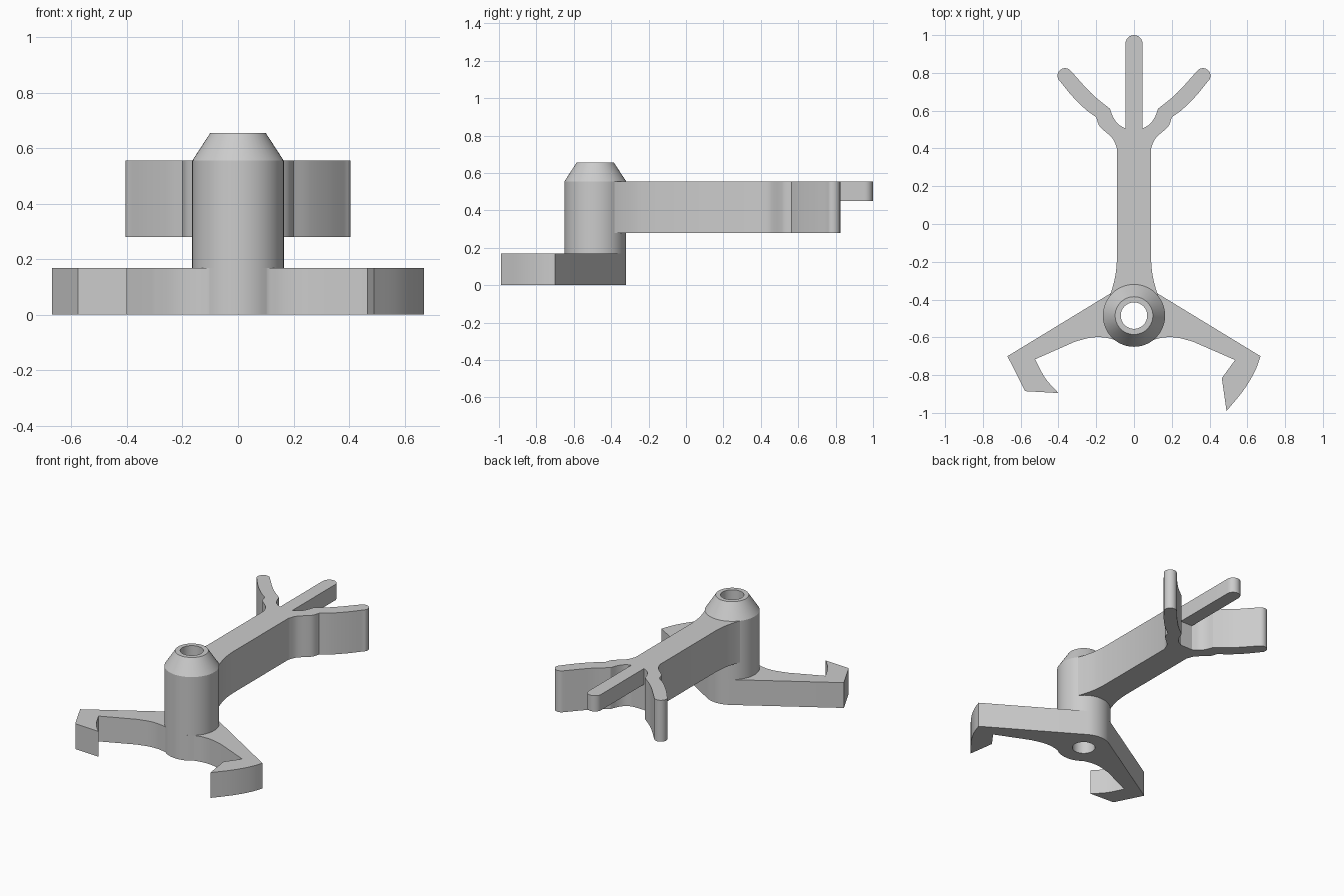
import bpy
import bmesh
from math import sin, cos, radians, pi
from mathutils import Vector

cube = bpy.data.objects.get("Cube")
if cube:
    bpy.data.objects.remove(cube, do_unlink=True)

HUB = Vector((0, -0.485))
HUB_R, BORE_R = 0.165, 0.07
PLATE_TOP, ARM_BOTTOM, ARM_TOP, HUB_TOP = 0.168, 0.28, 0.555, 0.655

grey = bpy.data.materials.new("plain grey")
grey.use_nodes = True
grey.diffuse_color = (0.6, 0.6, 0.6, 1)
grey.node_tree.nodes["Principled BSDF"].inputs["Base Color"].default_value = (0.6, 0.6, 0.6, 1)


def arc(centre, radius, start, end, steps=12):
    angles = [radians(start + (end - start) * i / steps) for i in range(steps + 1)]
    return [(centre[0] + radius * cos(a), centre[1] + radius * sin(a)) for a in angles]


def curve(points, steps=5):
    """Smooth path through the given points."""
    pts = [Vector(p) for p in points]
    pts = [2 * pts[0] - pts[1]] + pts + [2 * pts[-1] - pts[-2]]
    path = []
    for a, b, c, d in zip(pts, pts[1:], pts[2:], pts[3:]):
        for i in range(steps):
            t = i / steps
            path.append(tuple(b + (c - a) * t / 2 + (a - 2.5 * b + 2 * c - d / 2) * t * t
                              + (1.5 * (b - c) + (d - a) / 2) * t ** 3))
    return path + [tuple(pts[-2])]


def mirrored(points):
    return [(-x, y) for x, y in reversed(points)]


def finish(name, bm):
    bmesh.ops.recalc_face_normals(bm, faces=bm.faces)
    mesh = bpy.data.meshes.new(name)
    bm.to_mesh(mesh)
    bm.free()
    mesh.materials.append(grey)
    obj = bpy.data.objects.new(name, mesh)
    bpy.context.collection.objects.link(obj)
    return obj


def extrude(name, outline, bottom, top):
    bm = bmesh.new()
    face = bm.faces.new([bm.verts.new((x, y, bottom)) for x, y in outline])
    result = bmesh.ops.extrude_face_region(bm, geom=[face], use_keep_orig=True)
    verts = [g for g in result["geom"] if isinstance(g, bmesh.types.BMVert)]
    bmesh.ops.translate(bm, verts=verts, vec=(0, 0, top - bottom))
    return finish(name, bm)


def activate(obj):
    bpy.ops.object.select_all(action="DESELECT")
    obj.select_set(True)
    bpy.context.view_layer.objects.active = obj


def bore(obj, radius):
    cutter = extrude("bore_cutter", arc(HUB, radius, 0, 360, 48)[:-1], -1, 2)
    cutter.hide_render = True
    mod = obj.modifiers.new("bore", "BOOLEAN")
    mod.operation, mod.solver, mod.object = "DIFFERENCE", "EXACT", cutter
    activate(obj)
    bpy.ops.object.modifier_apply(modifier=mod.name)
    bpy.data.objects.remove(cutter, do_unlink=True)


# Hub: hollow post with a tapered top
bm = bmesh.new()
profile = [(BORE_R, PLATE_TOP), (HUB_R, PLATE_TOP), (HUB_R, ARM_TOP), (0.1, HUB_TOP), (BORE_R, HUB_TOP)]
ring = [bm.verts.new((r, HUB.y, z)) for r, z in profile]
edges = [bm.edges.new((a, b)) for a, b in zip(ring, ring[1:] + ring[:1])]
bmesh.ops.spin(bm, geom=ring + edges, cent=(*HUB, 0), axis=(0, 0, 1), angle=2 * pi, steps=48)
bmesh.ops.remove_doubles(bm, verts=bm.verts, dist=0.0005)
hub = finish("hub", bm)

# Base plate: two legs with differently shaped claws
fillet = curve([(0.106, -0.612), (0.164, -0.6), (0.23, -0.602), (0.31, -0.622)])
left_claw = [(0.535, -0.72), (0.465, -0.816)] + curve(
    [(0.49, -0.99), (0.58, -0.88), (0.64, -0.78), (0.67, -0.7)])
right_claw = [(-0.67, -0.7), (-0.576, -0.885)] + curve(
    [(-0.4, -0.895), (-0.47, -0.816), (-0.523, -0.716)])
plate = extrude("base_claws",
                arc(HUB, HUB_R, -128, -52) + fillet + left_claw
                + arc(HUB, HUB_R, 58.5, 121.5) + right_claw + mirrored(fillet),
                0, PLATE_TOP)
bore(plate, BORE_R)

# Arm: long beam flaring into the hub and splitting into two side prongs
outer = curve([(0.14, -0.41), (0.118, -0.35), (0.098, -0.27), (0.09, -0.19)])
outer += curve([(0.09, 0.4), (0.115, 0.455), (0.18, 0.515), (0.2, 0.565)])
outer += curve([(0.2, 0.565), (0.26, 0.61), (0.33, 0.68), (0.395, 0.76)])[1:]
tip = arc((0.365, 0.785), 0.04, -35, 140)
inner = curve([(0.26, 0.727), (0.206, 0.673), (0.127, 0.61)])
inner += curve([(0.127, 0.61), (0.11, 0.565), (0.085, 0.53), (0.045, 0.505)])[1:]
side = outer + tip + inner
arm = extrude("forked_arm", [(0.1, -0.5)] + side + mirrored(side) + [(-0.1, -0.5)],
              ARM_BOTTOM, ARM_TOP)
bore(arm, 0.12)

# Middle prong: shallow rounded finger, level with the top of the arm
prong = extrude("middle_prong",
                [(-0.045, 0.505), (0.045, 0.505)] + arc((0, 0.955), 0.045, 0, 180),
                0.45, ARM_TOP)

for part in (hub, plate, arm, prong):
    activate(part)
    bpy.ops.object.shade_smooth_by_angle(angle=radians(30))
